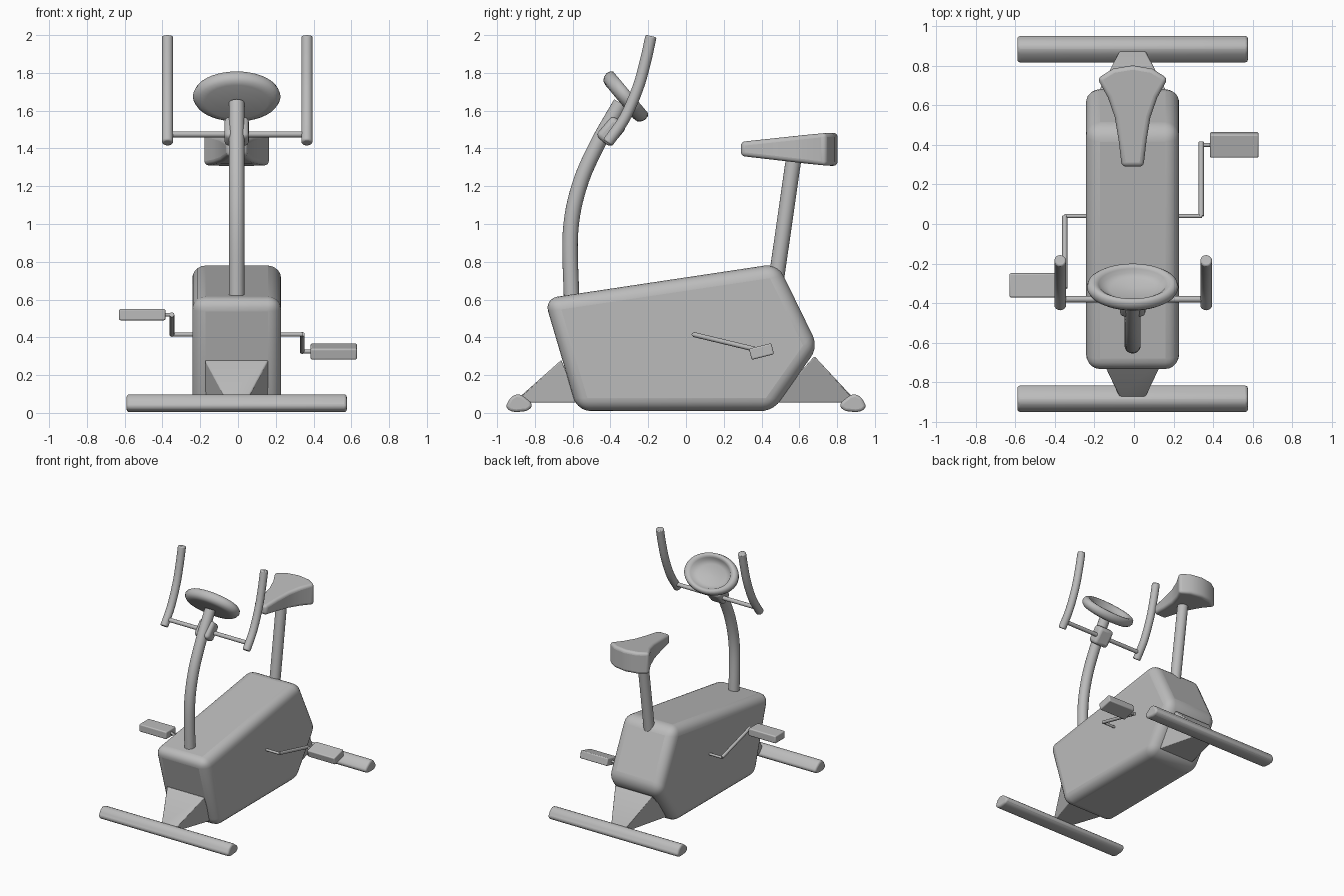
import bpy, bmesh, math
from mathutils import Vector

cube = bpy.data.objects.get("Cube")
if cube:
    bpy.data.objects.remove(cube)

CX = -0.007  # centre plane of the frame
grey = bpy.data.materials.new("light grey")
grey.use_nodes = True
COLOUR = (0.5, 0.5, 0.5, 1)
grey.diffuse_color = COLOUR
grey.node_tree.nodes["Principled BSDF"].inputs["Base Color"].default_value = COLOUR


def finish(name, bm, bevel=0, segments=3, angle=40, x=CX):
    """Turn a bmesh into a named, shaded object."""
    bmesh.ops.recalc_face_normals(bm, faces=bm.faces)
    mesh = bpy.data.meshes.new(name)
    bm.to_mesh(mesh)
    bm.free()
    mesh.materials.append(grey)
    ob = bpy.data.objects.new(name, mesh)
    bpy.context.collection.objects.link(ob)
    ob.location.x = x
    if bevel:
        mod = ob.modifiers.new("Bevel", "BEVEL")
        mod.width, mod.segments = bevel, segments
        mod.limit_method, mod.angle_limit = "ANGLE", math.radians(25)
    bpy.ops.object.select_all(action="DESELECT")
    ob.select_set(True)
    bpy.context.view_layer.objects.active = ob
    bpy.ops.object.shade_smooth_by_angle(angle=math.radians(angle))
    return ob


def loft(rings, closed=True):
    """Skin a list of equal-length point rings and cap both ends."""
    bm = bmesh.new()
    loops = [[bm.verts.new(p) for p in ring] for ring in rings]
    for a, b in zip(loops, loops[1:]):
        for i in range(len(a)):
            j = (i + 1) % len(a)
            bm.faces.new((a[i], a[j], b[j], b[i]))
    if closed:
        bm.faces.new(loops[0][::-1])
        bm.faces.new(loops[-1])
    return bm


def prism(profile, half):
    """Extrude a side (y, z) profile across x."""
    return loft([[(x, y, z) for y, z in profile] for x in (-half, half)])


def smooth_path(pts, steps=6):
    """Catmull-Rom samples through the points."""
    p = [Vector(q) for q in pts]
    p = [2 * p[0] - p[1]] + p + [2 * p[-1] - p[-2]]
    out = []
    for a, b, c, d in zip(p, p[1:], p[2:], p[3:]):
        for s in range(steps):
            t = s / steps
            out.append(0.5 * (2 * b + (c - a) * t + (2 * a - 5 * b + 4 * c - d) * t**2
                              + (3 * b - a - 3 * c + d) * t**3))
    return out + [p[-2]]


def tube(name, pts, r, x=CX, sides=20, bevel=0):
    path = smooth_path(pts) if len(pts) > 2 else [Vector(p) for p in pts]
    rings = []
    for i, p in enumerate(path):
        d = (path[min(i + 1, len(path) - 1)] - path[max(i - 1, 0)]).normalized()
        u = Vector((0, 0, 1)) if abs(d.x) > 0.9 else Vector((1, 0, 0))
        v = d.cross(u).normalized()
        turn = [math.tau * k / sides for k in range(sides)]
        rings.append([p + r * (u * math.cos(a) + v * math.sin(a)) for a in turn])
    return finish(name, loft(rings), bevel, 2, x=x)


def box(name, centre, size, tilt, bevel):
    bm = bmesh.new()
    bmesh.ops.create_cube(bm, size=1)
    bmesh.ops.scale(bm, vec=size, verts=bm.verts)
    ob = finish(name, bm, bevel)
    ob.location = centre
    ob.rotation_euler.x = math.radians(tilt)
    return ob


# Main housing
finish("housing", prism([(-0.75, 0.605), (0.485, 0.79), (0.7, 0.35),
                         (0.46, 0.01), (-0.575, 0.01)], 0.235), 0.07, 5)

# Floor bars and the tapered feet joining them to the housing
BAR = [(0.955, 0.035), (0.935, 0.01), (0.9, 0.004), (0.84, 0.01),
       (0.812, 0.035), (0.825, 0.06), (0.87, 0.095), (0.9, 0.1), (0.93, 0.08)]
for name, s, top, low in (("front", -1, 0.66, 0.57), ("rear", 1, 0.68, 0.46)):
    finish(name + "_floor_bar", prism([(s * y, z) for y, z in BAR], 0.583), 0.015, 3)
    height = 0.28 if s < 0 else 0.3
    inner = [(-0.168, s * low, 0.055), (0.168, s * low, 0.055),
             (0.168, s * top, height), (-0.168, s * top, height)]
    outer = [(-0.06, s * 0.89, 0.055), (0.06, s * 0.89, 0.055),
             (0.06, s * 0.88, 0.085), (-0.06, s * 0.88, 0.085)]
    finish(name + "_foot", loft([inner, outer]), 0.006, 2)

# Steering column, clamp and handlebars
tube("column", [(0, -0.605, 0.58), (0, -0.612, 0.95), (0, -0.565, 1.2),
                (0, -0.47, 1.42), (0, -0.345, 1.64)], 0.041)
box("column_clamp", (CX, -0.395, 1.49), (0.13, 0.1, 0.14), -40, 0.025)
tube("handlebar", [(-0.365, -0.38, 1.475), (0.365, -0.38, 1.475)], 0.016)
for name, x in (("right", -0.373), ("left", 0.365)):
    tube(name + "_grip", [(0, -0.415, 1.43), (0, -0.325, 1.56), (0, -0.255, 1.72),
                          (0, -0.215, 1.86), (0, -0.185, 1.995)],
         0.03, x=x, bevel=0.008)

# Oval console with a rounded rim and a shallow dished face
DISH = [(0.02, -0.04), (0.72, -0.04), (0.87, -0.034), (0.96, -0.018), (1, 0.004),
        (0.97, 0.026), (0.9, 0.038), (0.82, 0.038), (0.74, 0.026),
        (0.68, 0.006), (0.5, -0.008), (0.02, -0.014)]
rings = [[(0.232 * r * math.cos(math.tau * k / 40),
           0.16 * r * math.sin(math.tau * k / 40), z) for k in range(40)]
         for r, z in DISH]
console = finish("console", loft(rings), angle=60)
console.location = (CX, -0.322, 1.672)
console.rotation_euler.x = math.radians(-50)

# Seat: flared outline, taller towards the rear
tube("seat_post", [(0, 0.48, 0.72), (0, 0.572, 1.36)], 0.041)
HALF = [(0.055, 0.29), (0.07, 0.42), (0.09, 0.54), (0.125, 0.64),
        (0.178, 0.735), (0.1, 0.785)]
outline = HALF + [(0, 0.802)] + [(-x, y) for x, y in reversed(HALF)]


def seat_height(y, rear, nose):
    t = min((y - 0.29) / 0.45, 1)
    return nose + (rear - nose) * t


finish("seat", loft([[(x, y, seat_height(y, *ends)) for x, y in outline]
                     for ends in ((1.308, 1.36), (1.483, 1.435))]), 0.022, 4)

# Crank axle, arms and pedals
AXLE = (0.04, 0.415)
tube("crank_axle", [(-0.352, *AXLE), (0.345, *AXLE)], 0.01, x=0, sides=12)
for name, x, y, z, tilt in (("left", 0.34, 0.4, 0.325, 14),
                            ("right", -0.35, -0.31, 0.52, 0)):
    s = 1 if x > 0 else -1
    tube(name + "_crank_arm", [(x, *AXLE), (x, y + 0.015 * s, z)], 0.013, x=0, sides=12)
    tube(name + "_pedal_pin", [(x, y, z), (s * 0.4, y, z)], 0.01, x=0, sides=12)
    box(name + "_pedal", (s * 0.507, y, z), (0.245, 0.122, 0.06), tilt, 0.008)
